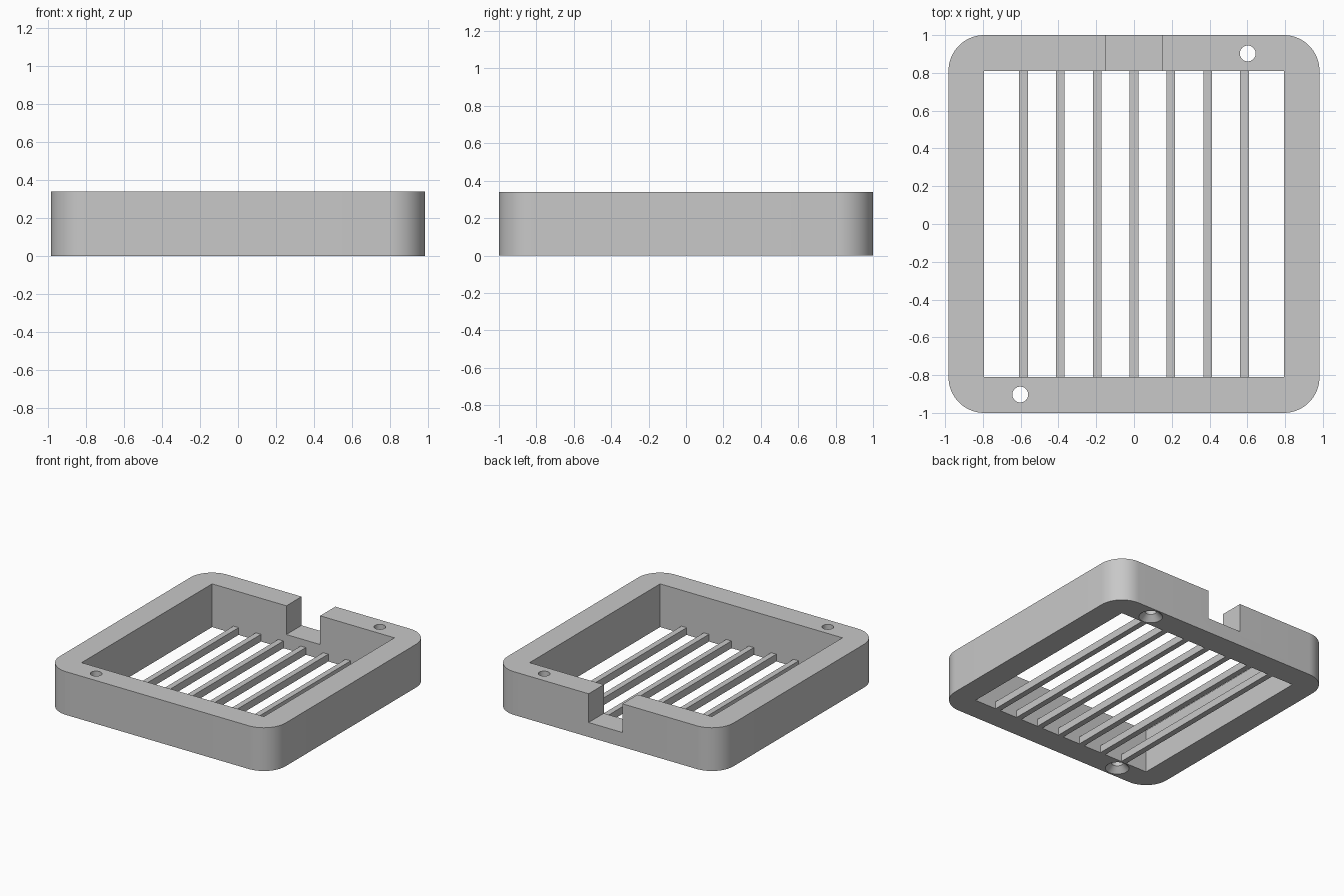
import bpy, bmesh, math

if "Cube" in bpy.data.objects:
    bpy.data.objects.remove(bpy.data.objects["Cube"], do_unlink=True)

HALF_X, HALF_Y, HEIGHT = 0.982, 1.0, 0.34
WALL = 0.189
IN_X, IN_Y = HALF_X - WALL, HALF_Y - WALL

grey = bpy.data.materials.new("grey_plastic")
grey.use_nodes = True
GREY = (0.58, 0.58, 0.58, 1)
grey.diffuse_color = GREY
grey.node_tree.nodes["Principled BSDF"].inputs["Base Color"].default_value = GREY


def finish(bm, name):
    bmesh.ops.recalc_face_normals(bm, faces=bm.faces)
    mesh = bpy.data.meshes.new(name)
    bm.to_mesh(mesh)
    bm.free()
    mesh.materials.append(grey)
    obj = bpy.data.objects.new(name, mesh)
    bpy.context.scene.collection.objects.link(obj)
    return obj


def box(name, x0, x1, y0, y1, z0, z1):
    bm = bmesh.new()
    bmesh.ops.create_cube(bm, size=1)
    for v in bm.verts:
        v.co.x = x1 if v.co.x > 0 else x0
        v.co.y = y1 if v.co.y > 0 else y0
        v.co.z = z1 if v.co.z > 0 else z0
    return finish(bm, name)


def lathe(name, x, y, profile, sides=32):
    # Closed solid of stacked rings, given as (radius, z)
    bm = bmesh.new()
    rings = [[bm.verts.new((x + r * math.cos(math.tau * i / sides),
                            y + r * math.sin(math.tau * i / sides), z))
              for i in range(sides)] for r, z in profile]
    for low, high in zip(rings, rings[1:]):
        for i in range(sides):
            j = (i + 1) % sides
            bm.faces.new((low[i], low[j], high[j], high[i]))
    bm.faces.new(rings[0])
    bm.faces.new(rings[-1])
    return finish(bm, name)


def activate(obj):
    bpy.ops.object.select_all(action='DESELECT')
    obj.select_set(True)
    bpy.context.view_layer.objects.active = obj


def cut(target, cutter):
    cutter.hide_render = True
    activate(target)
    mod = target.modifiers.new("cut", 'BOOLEAN')
    mod.operation = 'DIFFERENCE'
    mod.solver = 'EXACT'
    mod.object = cutter
    bpy.ops.object.modifier_apply(modifier=mod.name)
    bpy.data.objects.remove(cutter, do_unlink=True)


# Frame: rounded rectangle extruded upwards
bm = bmesh.new()
outline = []
STEPS = 16
for corner, (sx, sy) in enumerate([(1, 1), (-1, 1), (-1, -1), (1, -1)]):
    for i in range(STEPS + 1):
        a = math.pi / 2 * (corner + i / STEPS)
        outline.append(bm.verts.new((sx * IN_X + WALL * math.cos(a),
                                     sy * IN_Y + WALL * math.sin(a), 0)))
base = bm.faces.new(outline)
top = bmesh.ops.extrude_face_region(bm, geom=[base])["geom"]
bmesh.ops.translate(bm, vec=(0, 0, HEIGHT),
                    verts=[g for g in top if isinstance(g, bmesh.types.BMVert)])
frame = finish(bm, "frame")

# Central opening and the notch in the back wall
cut(frame, box("opening_cutter", -IN_X, IN_X, -IN_Y, IN_Y, -0.1, 0.5))
cut(frame, box("notch_cutter", -0.147, 0.147, 0.7, 1.1, 0.114, 0.5))

# Two screw holes, countersunk from below
for side in (1, -1):
    cut(frame, lathe("screw_hole_cutter", side * 0.602, side * 0.903,
                     [(0.095, -0.01), (0.042, 0.043), (0.042, 0.5)]))

activate(frame)
bpy.ops.object.shade_smooth_by_angle(angle=math.radians(30))

# Slats across the bottom of the opening
for i in range(7):
    x = (i - 3) * 0.195
    box(f"slat_{i + 1}", x - 0.0225, x + 0.0225, -IN_Y, IN_Y, 0, 0.057)
